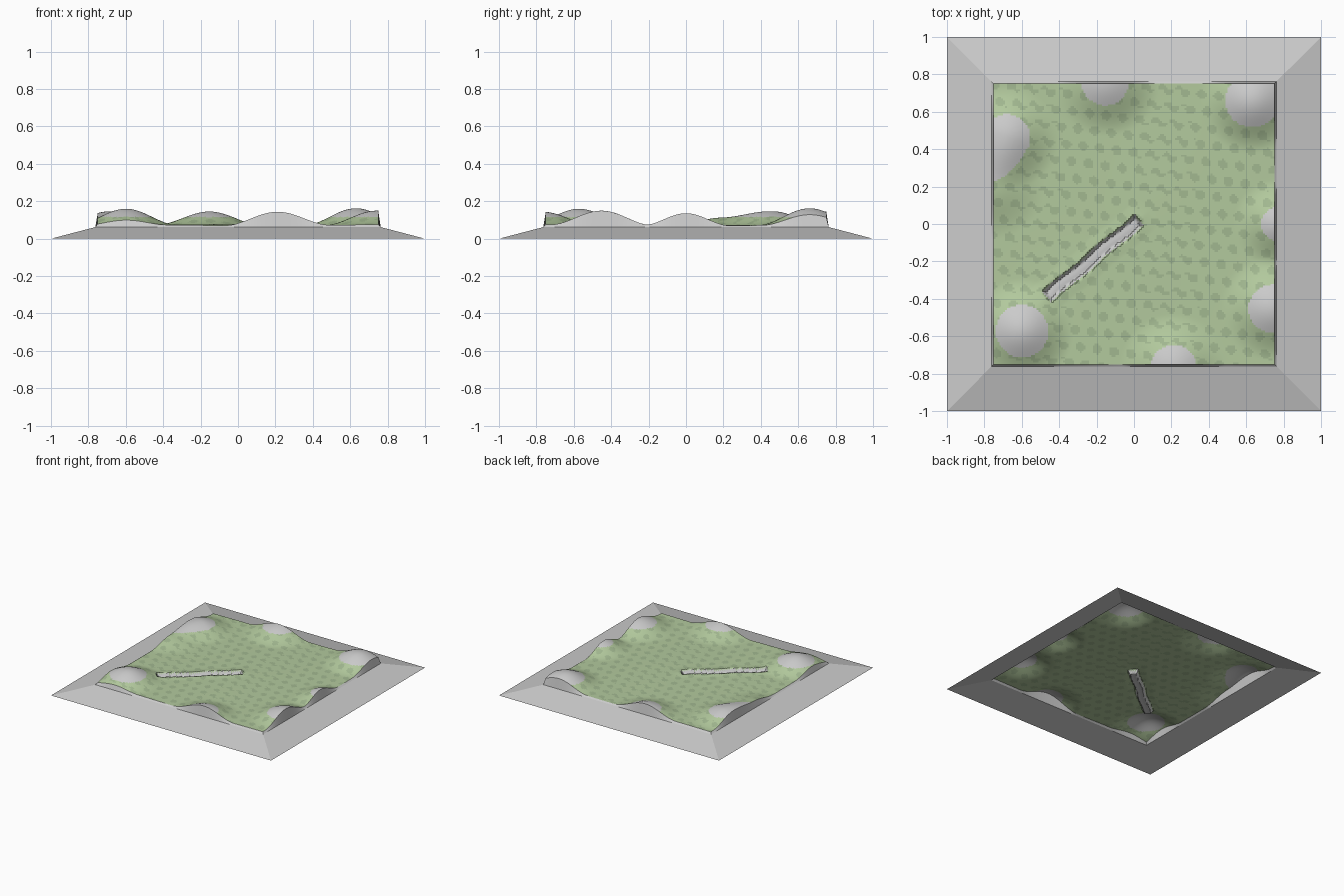
import bpy, bmesh, math
from mathutils import Vector

if "Cube" in bpy.data.objects:
    bpy.data.objects.remove(bpy.data.objects["Cube"])

HALF = 0.75      # half width of the ground
N = 150          # ground cells per side
BASE = 0.072
RIM_Z = 0.062

# hills: x, y, height, falloff radius
HILLS = [(-0.60, -0.57, 0.086, 0.28), (-0.68, 0.46, 0.074, 0.28),
         (-0.76, 0.20, 0.042, 0.28), (-0.15, 0.76, 0.074, 0.29),
         (0.63, 0.66, 0.088, 0.28), (0.77, 0.00, 0.068, 0.24),
         (0.74, -0.45, 0.077, 0.28), (0.21, -0.77, 0.075, 0.29)]
T0, T1 = Vector((-0.46, -0.385)), Vector((0.02, 0.015))
TRENCH_W, TRENCH_D = 0.036, 0.052


def trench(x, y):
    """Depth fraction 0..1 of the trench, and the signed side distance."""
    axis = T1 - T0
    d = axis.normalized()
    p = Vector((x, y)) - T0
    along = p.dot(d)
    side = p.x * d.y - p.y * d.x + 0.004 * math.sin(along * 20)
    end = max(-along, along - axis.length, 0)
    edge = max(abs(side) - TRENCH_W, end - 0.008)
    return min(max(-edge / 0.014, 0), 1), side, end


def hill_height(x, y):
    z = BASE + 0.003 * math.sin(5 * x + 1) * math.cos(4 * y)
    rise = 0
    for hx, hy, h, r in HILLS:
        d = math.hypot(x - hx, y - hy)
        if d < r:
            rise = max(rise, 0) + h * 0.5 * (1 + math.cos(math.pi * d / r))
    return z + min(rise, 0.088)


def height(x, y):
    t, side, end = trench(x, y)
    berm = 0.008 * max(0, 1 - abs(side) / 0.09) * max(0, 1 - end / 0.09)
    return hill_height(x, y) + berm - t * TRENCH_D


def material(name, rgb):
    m = bpy.data.materials.new(name)
    m.diffuse_color = (*rgb, 1)
    m.use_nodes = True
    m.node_tree.nodes["Principled BSDF"].inputs["Base Color"].default_value = m.diffuse_color
    return m


def add(name, bm, mats=(), angle=None):
    me = bpy.data.meshes.new(name)
    bm.to_mesh(me)
    bm.free()
    ob = bpy.data.objects.new(name, me)
    bpy.context.collection.objects.link(ob)
    for m in mats:
        me.materials.append(m)
    if angle:
        bpy.ops.object.select_all(action='DESELECT')
        ob.select_set(True)
        bpy.context.view_layer.objects.active = ob
        bpy.ops.object.shade_smooth_by_angle(angle=math.radians(angle))
    return ob


def square_loop(half, n):
    """Points around a square, counter-clockwise from the front left."""
    pts = []
    corners = [(-1, -1), (1, -1), (1, 1), (-1, 1)]
    for i in range(4):
        a, b = Vector(corners[i]), Vector(corners[(i + 1) % 4])
        pts += [a.lerp(b, k / n) * half for k in range(n)]
    return pts


def bridge(bm, low, high):
    a = [bm.verts.new(p) for p in low]
    b = [bm.verts.new(p) for p in high]
    n = len(a)
    for i in range(n):
        j = (i + 1) % n
        bm.faces.new((a[i], a[j], b[j], b[i]))


mats = [material("grass", (0.45, 0.59, 0.34)),
        material("dark_grass", (0.36, 0.48, 0.28)),
        material("rock", (0.72, 0.75, 0.72)),
        material("sand", (0.72, 0.52, 0.34))]

# Ground: height field with hills and a sunken trench
bm = bmesh.new()
bmesh.ops.create_grid(bm, x_segments=N, y_segments=N, size=HALF)
for v in bm.verts:
    v.co.z = height(v.co.x, v.co.y)
for f in bm.faces:
    c = f.calc_center_median()
    t = trench(c.x, c.y)[0]
    if t > 0.95:
        f.material_index = 3
    elif t > 0 or c.z > 0.116:
        f.material_index = 2
    else:
        row = math.floor(c.y / 0.09)
        patch = math.sin(c.x * 70 + row * 2) + math.sin(c.y * 70 + c.x * 9)
        f.material_index = 1 if patch > 0.7 else 0
add("ground", bm, mats, 40)

# Rim wall: follows the ground edge down to the skirt
bm = bmesh.new()
top = [(p.x, p.y, height(p.x, p.y)) for p in square_loop(HALF, N)]
low = [(p.x, p.y, RIM_Z) for p in square_loop(0.763, N)]
bridge(bm, low, top)
add("rim_wall", bm, mats[2:3], 30)

# Skirt: sloping border, open underneath
bm = bmesh.new()
bridge(bm, [(p.x, p.y, 0) for p in square_loop(1, 1)],
       [(p.x, p.y, RIM_Z) for p in square_loop(0.763, 1)])
add("skirt", bm, mats[2:3])
